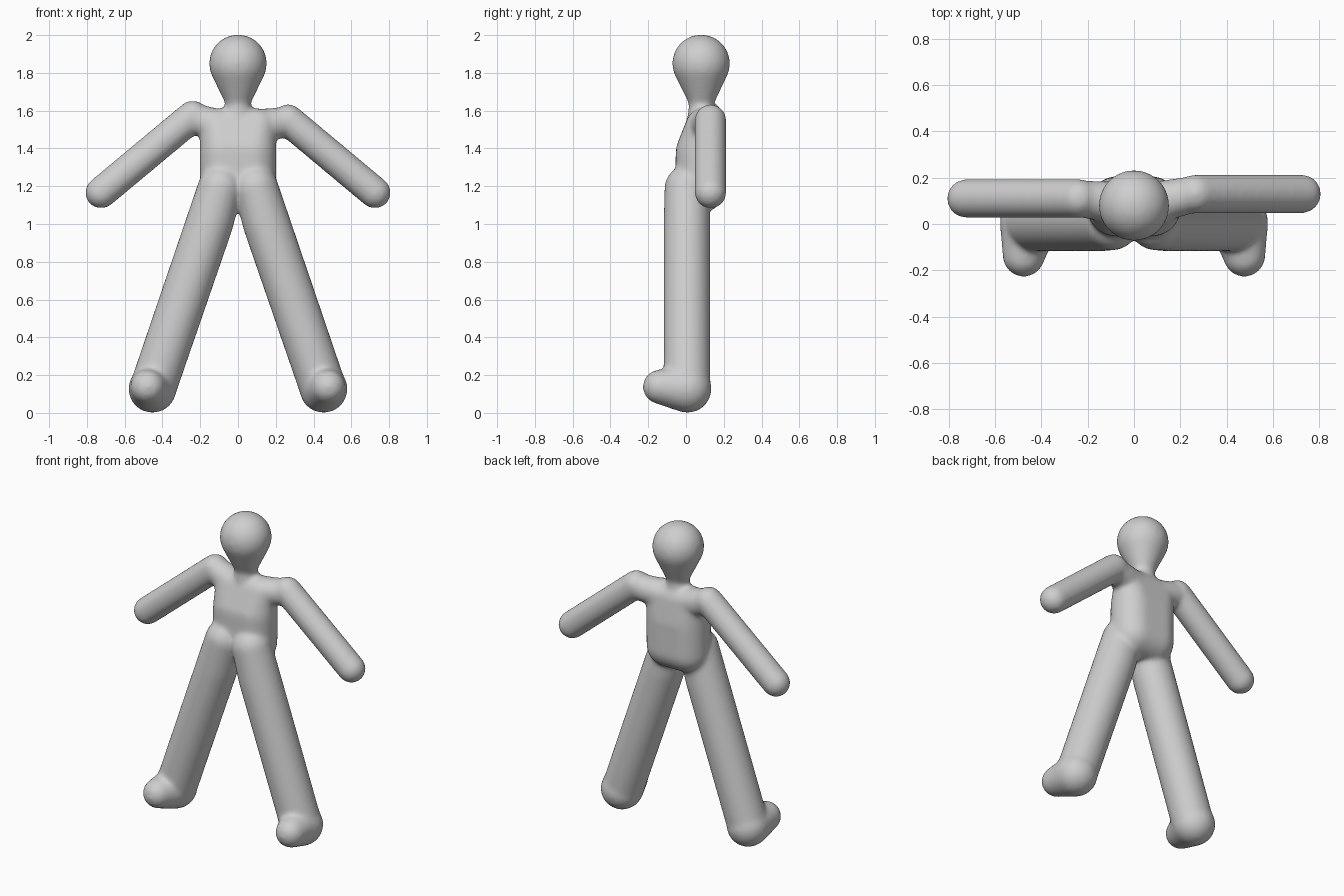
import bpy, bmesh
from mathutils import Vector

if "Cube" in bpy.data.objects:
    bpy.data.objects.remove(bpy.data.objects["Cube"])

GROW = 0.004  # offsets the slight shrinkage of the smoothing

# unit sphere points used by every limb
tmp = bmesh.new()
bmesh.ops.create_icosphere(tmp, subdivisions=4, radius=1)
UNIT = [v.co.copy() for v in tmp.verts]
tmp.free()

body_mesh = bpy.data.meshes.new("body")
body_bm = bmesh.new()


def hull(*balls):
    """Add the convex skin around balls given as (x, y, z, radius)."""
    bm = bmesh.new()
    for x, y, z, r in balls:
        for p in UNIT:
            bm.verts.new(Vector((x, y, z)) + p * (r + GROW))
    bmesh.ops.convex_hull(bm, input=bm.verts[:])
    loose = [v for v in bm.verts if not v.link_faces]
    bmesh.ops.delete(bm, geom=loose, context='VERTS')
    bmesh.ops.recalc_face_normals(bm, faces=bm.faces[:])
    part = bpy.data.meshes.new("part")
    bm.to_mesh(part)
    bm.free()
    body_bm.from_mesh(part)
    bpy.data.meshes.remove(part)


# head tapering into the neck
hull((0, 0.08, 1.85, 0.149), (0, 0.082, 1.66, 0.066))
hull((0, 0.082, 1.66, 0.062), (0, 0.085, 1.52, 0.075))

# torso, narrower front to back at the shoulders
hull(*[(s * x, y, z, r) for s in (-1, 1) for x, y, z, r in (
    (0.07, 0.075, 1.19, 0.128), (0.075, 0.075, 1.38, 0.125),
    (0.11, 0.09, 1.52, 0.088))])

# arms: the two differ slightly in height and depth
for s, sx, y, sz in ((-1, 0.24, 0.11, 1.57), (1, 0.265, 0.13, 1.55)):
    hull((s * sx, y, sz, 0.08), (s * 0.725, y, 1.166, 0.08))
    hull((s * sx, y, sz - 0.01, 0.075), (s * 0.1, 0.095, 1.52, 0.085))

# legs and feet
for s in (-1, 1):
    hull((s * 0.095, 0.005, 1.19, 0.115), (s * 0.15, 0.005, 1.0, 0.12),
         (s * 0.452, 0.005, 0.125, 0.12))
    hull((s * 0.453, 0.008, 0.127, 0.123), (s * 0.477, -0.138, 0.138, 0.087))

body_bm.to_mesh(body_mesh)
body_bm.free()

body = bpy.data.objects.new("body", body_mesh)
bpy.context.collection.objects.link(body)

# fuse the parts into one soft skin
fuse = body.modifiers.new("fuse", 'REMESH')
fuse.mode = 'VOXEL'
fuse.voxel_size = 0.012
fuse.use_smooth_shade = True
soften = body.modifiers.new("soften", 'SMOOTH')
soften.factor = 0.5
soften.iterations = 16

grey = bpy.data.materials.new("light grey")
grey.diffuse_color = (0.62, 0.62, 0.62, 1)
grey.use_nodes = True
grey.node_tree.nodes["Principled BSDF"].inputs["Base Color"].default_value = grey.diffuse_color
body_mesh.materials.append(grey)
